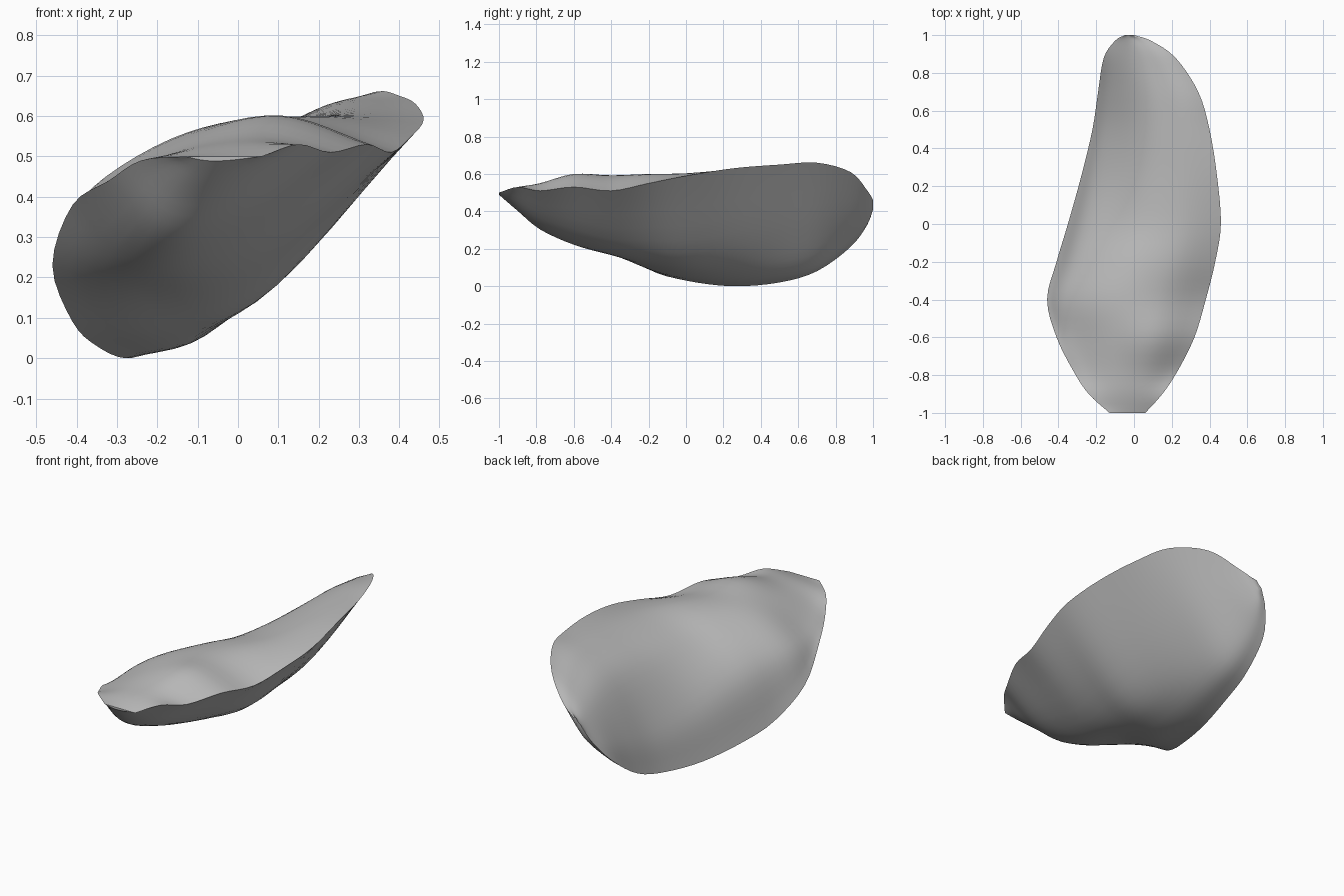
import bpy
import bmesh
from mathutils import Vector

cube = bpy.data.objects.get("Cube")
if cube:
    bpy.data.objects.remove(cube, do_unlink=True)


def smooth(points, steps):
    """Open Catmull-Rom curve through vectors of any size."""
    ends = [points[0] * 2 - points[1]] + points + [points[-1] * 2 - points[-2]]
    curve = []
    for before, start, end, after in zip(ends, ends[1:], ends[2:], ends[3:]):
        for step in range(steps):
            t = step / steps
            curve.append(start + (end - before) * (t / 2)
                         + (before * 2 - start * 5 + end * 4 - after) * (t * t / 2)
                         + (start * 3 - before - end * 3 + after) * (t ** 3 / 2))
    return curve + [points[-1]]


# Cross-sections from front to back:
# y, left rim x and z, right rim x and z, three crown heights, two belly heights
SECTIONS = [
    (-1, -.13, .5, .06, .5, .5, .5, .5, .49, .49),
    (-.9, -.24, .49, .15, .53, .5, .52, .53, .41, .42),
    (-.78, -.32, .44, .23, .51, .47, .53, .55, .31, .34),
    (-.6, -.41, .38, .32, .53, .44, .55, .6, .23, .27),
    (-.4, -.46, .23, .38, .51, .42, .56, .59, .17, .21),
    (-.2, -.41, .09, .43, .55, .38, .55, .6, .1, .19),
    (0, -.35, .03, .46, .59, .32, .52, .6, .06, .18),
    (.25, -.28, 0, .44, .63, .25, .51, .61, .05, .22),
    (.5, -.22, .02, .4, .65, .23, .51, .62, .07, .27),
    (.7, -.19, .08, .34, .66, .26, .5, .61, .12, .31),
    (.88, -.16, .21, .22, .61, .31, .46, .55, .25, .37),
    (.97, -.1, .33, .09, .51, .37, .44, .48, .34, .4),
    (1, -.05, .42, 0, .46, .43, .44, .46, .41, .42),
]
CROWN = (.12, .4, .7)
BELLY = (.25, .55)


def section_loop(values):
    """Closed loop over the crown and back under the belly."""
    y, left_x, left_z, right_x, right_z, *heights = values

    def across(t, z):
        return Vector((left_x + (right_x - left_x) * t, y, z))

    left, right = across(0, left_z), across(1, right_z)
    top = [across(t, z) for t, z in zip(CROWN, heights[:3])]
    under = [across(t, z) for t, z in zip(BELLY, heights[3:])]
    crown = smooth([left] + top + [right], 6)
    belly = smooth([right] + under[::-1] + [left], 5)
    return crown[:-1] + belly[:-1]


# Rock slab: loft the sections and close both ends
bm = bmesh.new()
rings = [[bm.verts.new(point) for point in section_loop(values)]
         for values in smooth([Vector(row) for row in SECTIONS], 4)]
for ring, following in zip(rings, rings[1:]):
    for i in range(len(ring)):
        bm.faces.new((ring[i - 1], ring[i], following[i], following[i - 1]))
bm.faces.new(rings[0])
bm.faces.new(rings[-1][::-1])
# Settle the slab exactly on the ground
lowest = min(vert.co.z for vert in bm.verts)
bmesh.ops.translate(bm, verts=bm.verts, vec=(0, 0, -lowest))
bmesh.ops.recalc_face_normals(bm, faces=bm.faces)
mesh = bpy.data.meshes.new("rock_slab")
bm.to_mesh(mesh)
bm.free()
rock = bpy.data.objects.new("rock_slab", mesh)
bpy.context.collection.objects.link(rock)

# Plain stone colour
stone = bpy.data.materials.new("stone_grey")
stone.use_nodes = True
colour = (.5, .5, .5, 1)
stone.diffuse_color = colour
stone.node_tree.nodes["Principled BSDF"].inputs["Base Color"].default_value = colour
mesh.materials.append(stone)

# Smooth faces with a crisp rim
bpy.ops.object.select_all(action='DESELECT')
rock.select_set(True)
bpy.context.view_layer.objects.active = rock
bpy.ops.object.shade_smooth_by_angle(angle=.6)
